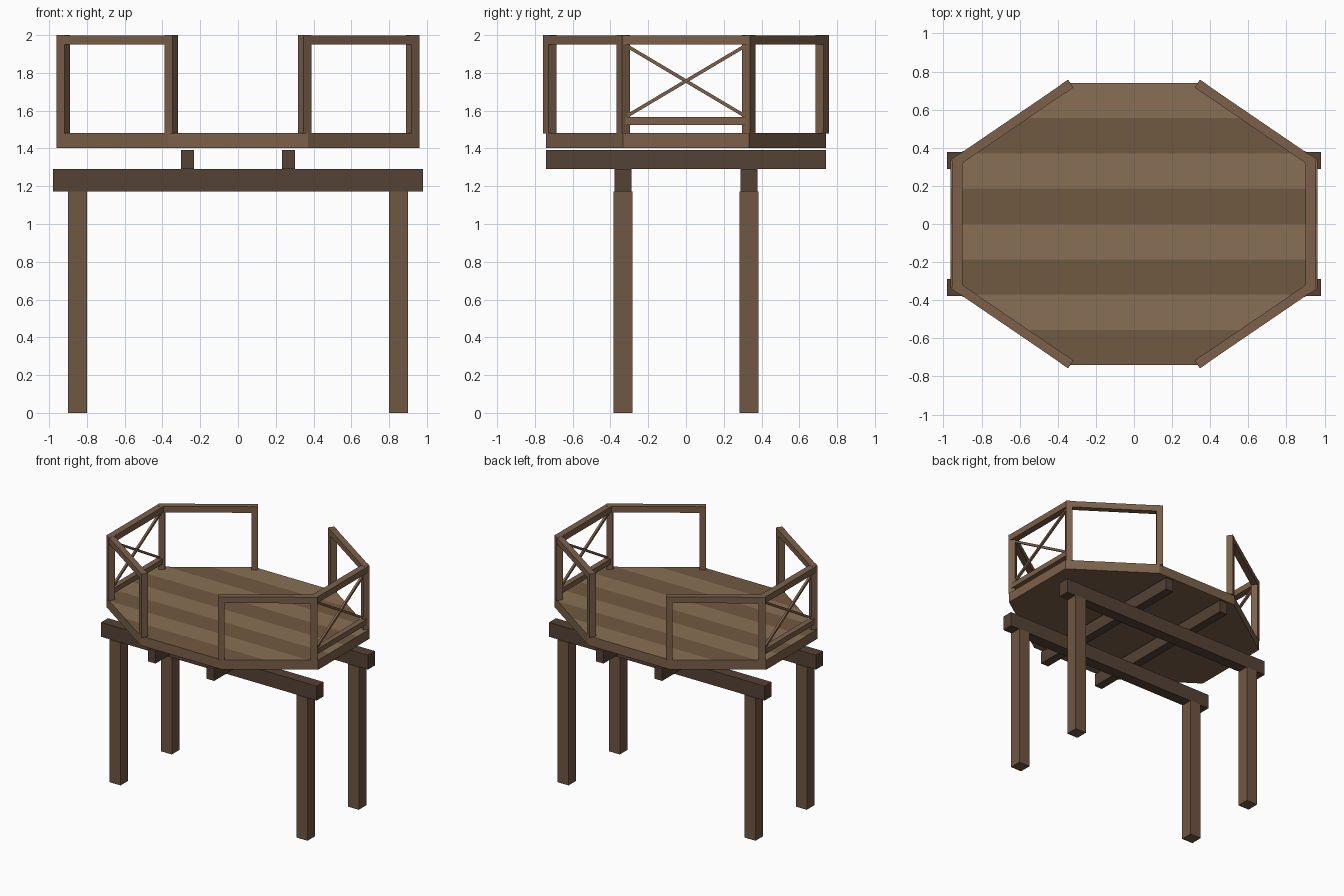
import bpy, bmesh, math
from mathutils import Vector

if "Cube" in bpy.data.objects:
    bpy.data.objects.remove(bpy.data.objects["Cube"])


def mat(name, r, g, b):
    m = bpy.data.materials.new(name)
    m.diffuse_color = (r, g, b, 1)
    m.use_nodes = True
    m.node_tree.nodes["Principled BSDF"].inputs["Base Color"].default_value = m.diffuse_color
    return m


LIGHT = mat("light_plank", 0.25, 0.16, 0.09)
DARK = mat("dark_plank", 0.165, 0.10, 0.052)
WOOD = mat("rail_wood", 0.20, 0.12, 0.068)
LEG = mat("leg_wood", 0.16, 0.095, 0.053)
BEAM = mat("beam_wood", 0.09, 0.054, 0.036)


def finish(name, bm, *mats):
    me = bpy.data.meshes.new(name)
    bm.to_mesh(me)
    bm.free()
    for m in mats:
        me.materials.append(m)
    ob = bpy.data.objects.new(name, me)
    bpy.context.collection.objects.link(ob)
    return ob


def box(name, center, size, m, angle=0):
    bm = bmesh.new()
    bmesh.ops.create_cube(bm, size=1)
    bmesh.ops.scale(bm, vec=size, verts=bm.verts)
    ob = finish(name, bm, m)
    ob.location = center
    ob.rotation_euler.z = angle
    return ob


def bar(name, a, b, width, height, m):
    """Box whose long axis runs from a to b."""
    a, b = Vector(a), Vector(b)
    d = b - a
    ob = box(name, (a + b) / 2, (d.length, width, height), m)
    ob.rotation_euler = (0, -math.atan2(d.z, d.xy.length), math.atan2(d.y, d.x))
    return ob


# Legs, main beams and cross joists
for sy in (-1, 1):
    for sx in (-1, 1):
        box("leg", (sx * 0.85, sy * 0.333, 0.586), (0.1, 0.1, 1.172), LEG)
    box("main_beam", (0, sy * 0.333, 1.231), (1.96, 0.09, 0.118), BEAM)
for sx in (-1, 1):
    box("cross_joist", (sx * 0.267, 0, 1.341), (0.07, 1.48, 0.102), BEAM)

# Octagonal deck, cut into eight planks
half = [(0.37, -0.74), (0.962, -0.333), (0.962, 0.333), (0.37, 0.74)]
outline = half + [(-x, -y) for x, y in half]
bm = bmesh.new()
base = bm.faces.new([bm.verts.new((x, y, 1.403)) for x, y in outline])
top = bmesh.ops.extrude_face_region(bm, geom=[base])["geom"]
bmesh.ops.translate(bm, vec=(0, 0, 0.078),
                    verts=[v for v in top if isinstance(v, bmesh.types.BMVert)])
for i in range(-3, 4):
    bmesh.ops.bisect_plane(bm, geom=bm.verts[:] + bm.edges[:] + bm.faces[:],
                           plane_co=(0, i * 0.185, 0), plane_no=(0, 1, 0))
bmesh.ops.recalc_face_normals(bm, faces=bm.faces)
for f in bm.faces:
    if f.normal.z > 0.9:
        plank = math.floor(f.calc_center_median().y / 0.185)
        f.material_index = 1 if plank % 2 else 2
finish("deck", bm, WOOD, LIGHT, DARK)

# Railings on the four diagonals
SIDE, END = (0.925, 0.332), (0.353, 0.722)
slope = math.atan2(END[1] - SIDE[1], END[0] - SIDE[0])
for sx in (-1, 1):
    for sy in (-1, 1):
        for name, (x, y) in (("side_post", SIDE), ("end_post", END)):
            box(name, (sx * x, sy * y, 1.74), (0.051, 0.051, 0.52), WOOD,
                slope * sx * sy)
        bar("diagonal_top_rail", (sx * SIDE[0], sy * SIDE[1], 1.974),
            (sx * END[0], sy * END[1], 1.974), 0.048, 0.05, WOOD)

    # Side railing with crossed braces
    x = sx * 0.928
    bar("side_top_rail", (x, -0.332, 1.974), (x, 0.332, 1.974), 0.055, 0.05, WOOD)
    bar("side_lower_rail", (x, -0.32, 1.546), (x, 0.32, 1.546), 0.045, 0.042, WOOD)
    for s in (-1, 1):
        bar("cross_brace", (x + s * 0.004, -0.315, 1.757 - s * 0.187),
            (x + s * 0.004, 0.315, 1.757 + s * 0.187), 0.018, 0.018, WOOD)
